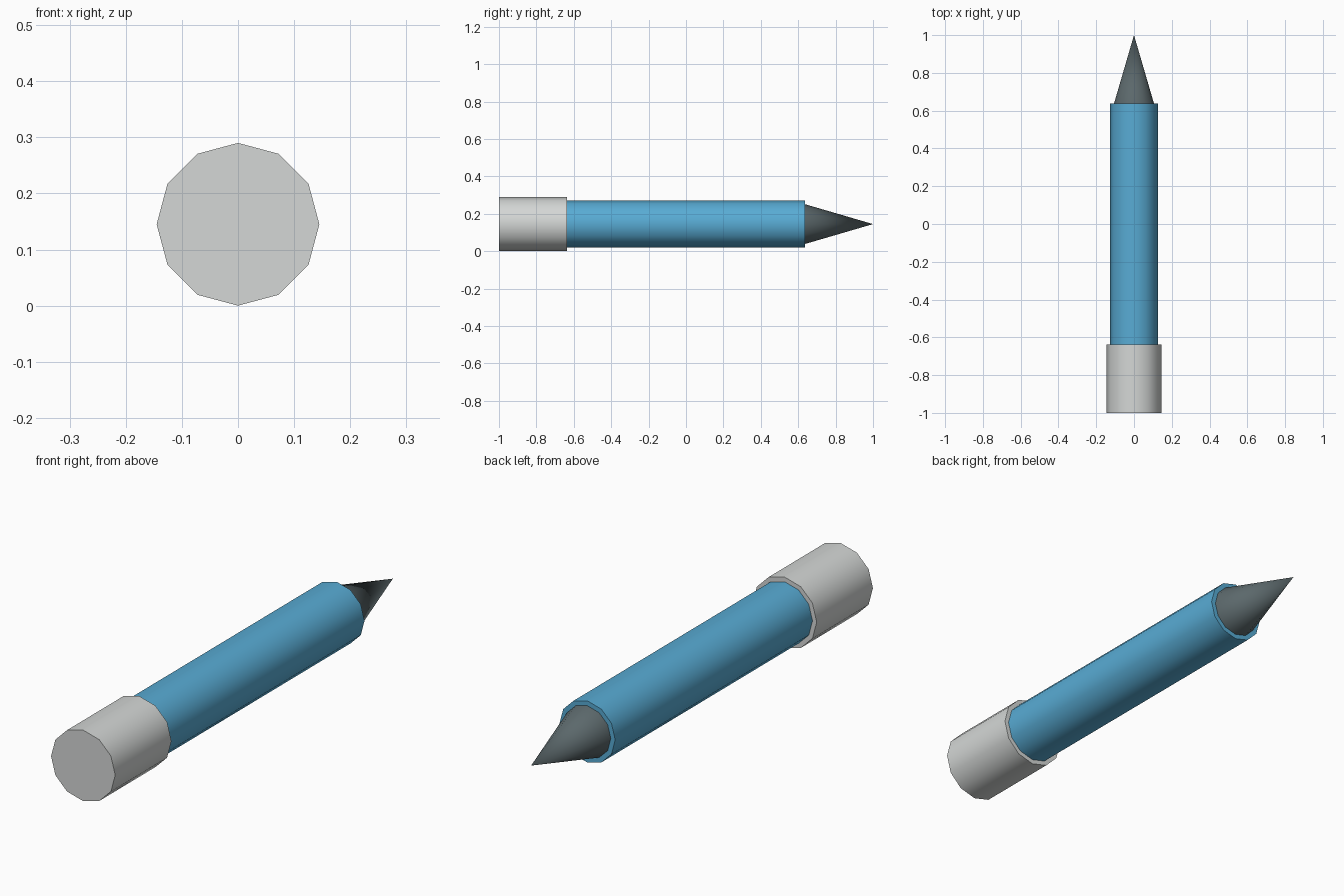
import bpy, math

if "Cube" in bpy.data.objects:
    bpy.data.objects.remove(bpy.data.objects["Cube"])

SIDES = 12
AXIS_Z = 0.145  # height of the pen's centre line


def material(name, rgb):
    m = bpy.data.materials.new(name)
    m.diffuse_color = (*rgb, 1)
    m.use_nodes = True
    m.node_tree.nodes["Principled BSDF"].inputs["Base Color"].default_value = m.diffuse_color
    return m


def barrel_part(name, y0, y1, r0, r1, mat):
    """Twelve-sided tube or cone along y, from y0 to y1."""
    bpy.ops.mesh.primitive_cone_add(
        vertices=SIDES, radius1=r0, radius2=r1, depth=y1 - y0,
        location=(0, (y0 + y1) / 2, AXIS_Z), rotation=(-math.pi / 2, 0, 0))
    ob = bpy.context.object
    ob.name = name
    ob.data.materials.append(mat)
    bpy.ops.object.shade_smooth_by_angle(angle=math.radians(40))
    return ob


grey = material("light grey", (0.66, 0.68, 0.67))
blue = material("sky blue", (0.098, 0.41, 0.66))
dark = material("slate grey", (0.105, 0.138, 0.147))

# End cap, shaft and pointed tip
barrel_part("end_cap", -1.0, -0.637, 0.145, 0.145, grey)
barrel_part("shaft", -0.637, 0.637, 0.126, 0.126, blue)
barrel_part("tip", 0.637, 1.0, 0.106, 0.0, dark)
